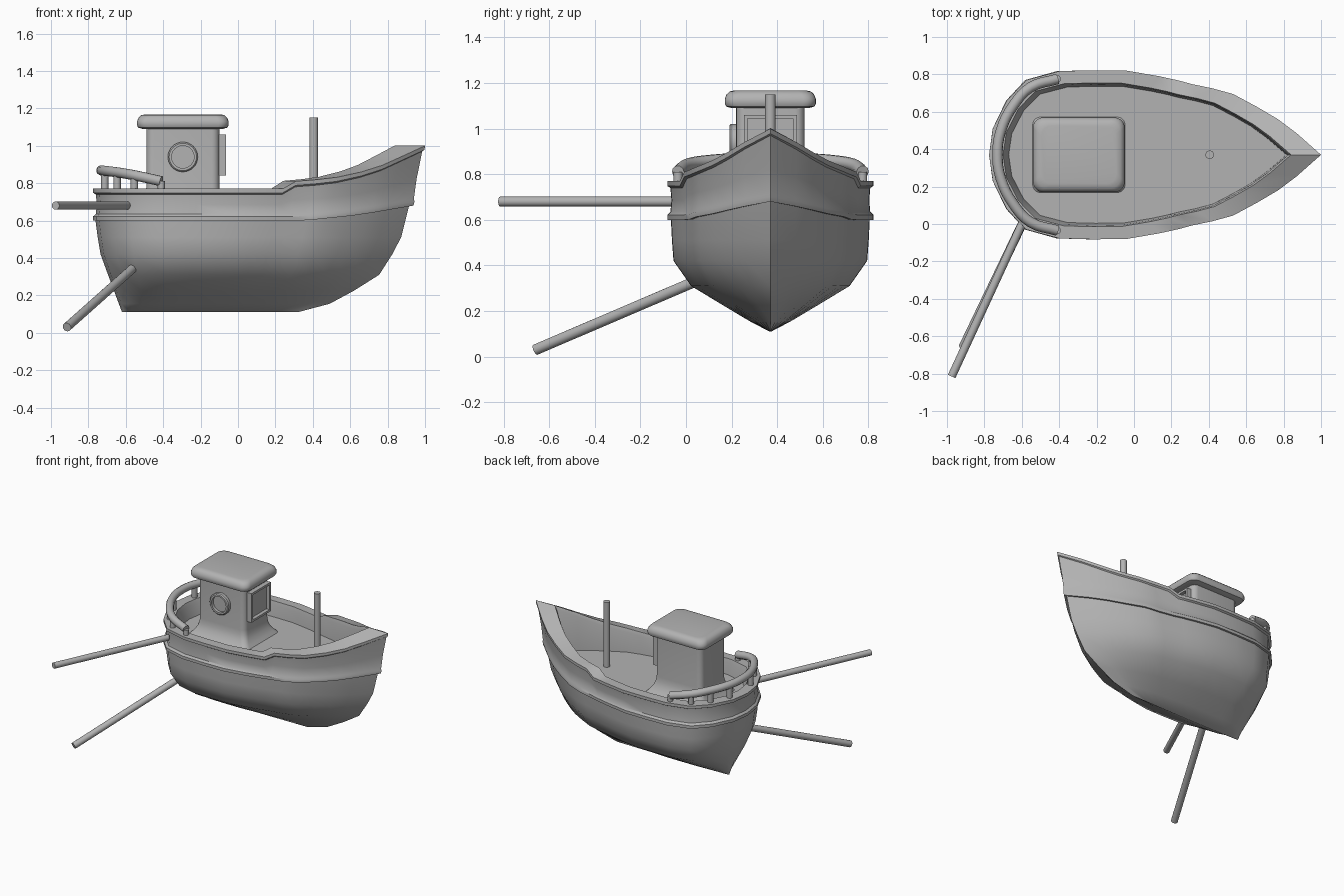
import bpy, bmesh, math
from mathutils import Vector

if "Cube" in bpy.data.objects:
    bpy.data.objects.remove(bpy.data.objects["Cube"])

CY = 0.37      # centreline of the boat
DECK = 0.66
grey = bpy.data.materials.new("plain grey")
grey.use_nodes = True
grey.diffuse_color = (0.45, 0.45, 0.45, 1)
grey.node_tree.nodes["Principled BSDF"].inputs["Base Color"].default_value = grey.diffuse_color


def finish(name, bm, angle=40):
    bmesh.ops.recalc_face_normals(bm, faces=bm.faces)
    mesh = bpy.data.meshes.new(name)
    bm.to_mesh(mesh)
    bm.free()
    ob = bpy.data.objects.new(name, mesh)
    bpy.context.collection.objects.link(ob)
    mesh.materials.append(grey)
    bpy.ops.object.select_all(action='DESELECT')
    ob.select_set(True)
    bpy.context.view_layer.objects.active = ob
    bpy.ops.object.shade_smooth_by_angle(angle=math.radians(angle))
    return ob


def loft(bm, rings, caps=True):
    rows = [[bm.verts.new(p) for p in ring] for ring in rings]
    n = len(rows[0])
    for a, b in zip(rows, rows[1:]):
        for i in range(n):
            j = (i + 1) % n
            bm.faces.new((a[i], a[j], b[j], b[i]))
    if caps:
        bm.faces.new(rows[0])
        bm.faces.new(rows[-1])


def rod(name, a, b, r, sides=16):
    a, b = Vector(a), Vector(b)
    rot = (b - a).to_track_quat('Z', 'Y')
    ring = [rot @ Vector((r * math.cos(t), r * math.sin(t), 0))
            for t in (2 * math.pi * k / sides for k in range(sides))]
    bm = bmesh.new()
    loft(bm, [[a + p for p in ring], [b + p for p in ring]])
    return finish(name, bm)


def lerp(table, x):
    for (x0, y0), (x1, y1) in zip(table, table[1:]):
        if x <= x1:
            return y0 + (y1 - y0) * max(0, (x - x0) / (x1 - x0))
    return table[-1][1]


# Half outline of the gunwale (x, half width) and the rise towards the bow
OUT = [(-.775, 0), (-.755, .14), (-.68, .29), (-.575, .4), (-.4, .447), (-.22, .452),
       (-.04, .45), (.135, .42), (.24, .397), (.31, .378), (.42, .355), (.53, .325),
       (.66, .255), (.77, .19), (.87, .115), (1, 0)]
SHEER = [(-.78, 0), (.24, 0), (.31, .04), (.5, .055), (.66, .09), (.77, .125), (.87, .17), (1, .23)]
LOW_SHEER = [(-.78, 0), (.4, 0), (.7, .03), (1, .08)]


def level(z, scale, stern, bow, sheer=None):
    def point(x, w, side):
        px = stern + (x + .775) / 1.775 * (bow - stern)
        return (px, CY + side * w * scale, z + (lerp(sheer, x) if sheer else 0))
    return [point(x, w, 1) for x, w in OUT] + [point(x, w, -1) for x, w in OUT[-2:0:-1]]


# Hull shell: keel, bilge, rubbing band, bulwark, gunwale, inner wall, deck
bm = bmesh.new()
loft(bm, [
    level(.11, .01, -.62, .32),
    level(.155, .2, -.637, .49),
    level(.225, .46, -.663, .62),
    level(.31, .77, -.695, .755),
    level(.42, .94, -.735, .825),
    level(.51, .955, -.75, .872),
    level(.60, .965, -.762, .915, LOW_SHEER),
    level(.60, 1.0, -.775, .938, LOW_SHEER),
    level(.622, 1.0, -.775, .944, LOW_SHEER),
    level(.635, .97, -.76, .94, LOW_SHEER),
    level(.685, .96, -.755, .955, [(x, z * .6) for x, z in SHEER]),
    level(.74, .97, -.76, .985, SHEER),
    level(.748, 1.0, -.775, .997, SHEER),
    level(.77, 1.0, -.775, 1.0, SHEER),
    level(.772, .85, -.70, .84, SHEER),
    level(.745, .835, -.69, .825, SHEER),
    level(DECK, .81, -.67, .815),
])
finish("hull", bm)


# Wheelhouse with rounded corners and a flared foot
def rounded(cx, hx, hy, r, z, steps=5):
    pts = []
    for q, (sx, sy) in enumerate([(1, 1), (-1, 1), (-1, -1), (1, -1)]):
        for k in range(steps + 1):
            t = (q + k / steps) * math.pi / 2
            pts.append((cx + sx * (hx - r) + r * math.cos(t),
                        CY + sy * (hy - r) + r * math.sin(t), z))
    return pts


bm = bmesh.new()
foot = [(.06, DECK - .01), (.035, .68), (.015, .71), (.004, .745), (0, .78), (0, 1.11)]
loft(bm, [rounded(-.295, .195 + f, .15 + f, .04, z) for f, z in foot])
finish("cabin", bm)

# Roof with soft edges
bm = bmesh.new()
soft = [(.03, 1.09), (.006, 1.097), (0, 1.11), (0, 1.13), (.008, 1.15), (.022, 1.163), (.045, 1.168)]
loft(bm, [rounded(-.295, .245 - i, .2 - i, .055, z) for i, z in soft])
finish("cabin_roof", bm)

# Front window: square frame around a recessed pane
bm = bmesh.new()


def square(x, hy, hz):
    return [(x, CY + sy * hy, .95 + sz * hz) for sy, sz in ((1, 1), (-1, 1), (-1, -1), (1, -1))]


loft(bm, [square(-.11, .116, .11), square(-.065, .116, .11),
          square(-.065, .1, .094), square(-.092, .1, .094)])
finish("front_window", bm)

# Round porthole on the right wall
bm = bmesh.new()


def circle(r, y):
    return [(-.295 + r * math.cos(k * math.pi / 16), y, .94 + r * math.sin(k * math.pi / 16))
            for k in range(32)]


loft(bm, [circle(.08, .24), circle(.08, .197), circle(.073, .19), circle(.06, .19), circle(.06, .212)])
finish("porthole", bm)

rod("mast", (.405, CY, DECK - .01), (.405, CY, 1.15), .023)

# Fishing rods leaning out over the right quarter
rod("upper_rod", (-.975, -.815, .68), (-.585, .03, .68), .022)
rod("lower_rod", (-.915, -.66, .03), (-.55, .1, .355), .024)

# Stern handrail sweeping round the gunwale
HALF = [(-.73 + (x + .775) * .88, w * .9) for x, w in OUT[:5]]
HALF[-1] = (-.41, .405)
path = [(x, CY - w) for x, w in HALF[:0:-1]] + [(x, CY + w) for x, w in HALF]


def rail_z(x):
    return lerp([(-.73, .868), (-.6, .852), (-.4, .808)], x)


curve = bpy.data.curves.new("stern_rail", 'CURVE')
curve.dimensions = '3D'
curve.bevel_depth = .028
curve.bevel_resolution = 3
curve.use_fill_caps = True
spline = curve.splines.new('BEZIER')
spline.bezier_points.add(len(path) - 1)
for p, (x, y) in zip(spline.bezier_points, path):
    p.co = (x, y, rail_z(x))
    p.handle_left_type = p.handle_right_type = 'AUTO'
spline.resolution_u = 4
curve.materials.append(grey)
rail = bpy.data.objects.new("stern_rail", curve)
bpy.context.collection.objects.link(rail)

# Rail posts and end feet
for side, word in ((1, "left"), (-1, "right")):
    for i, (x, w) in enumerate(HALF[1:]):
        y = CY + side * w
        rod(f"{word}_rail_post_{i + 1}", (x, y, .755), (x, y, rail_z(x)), .02, 12)
